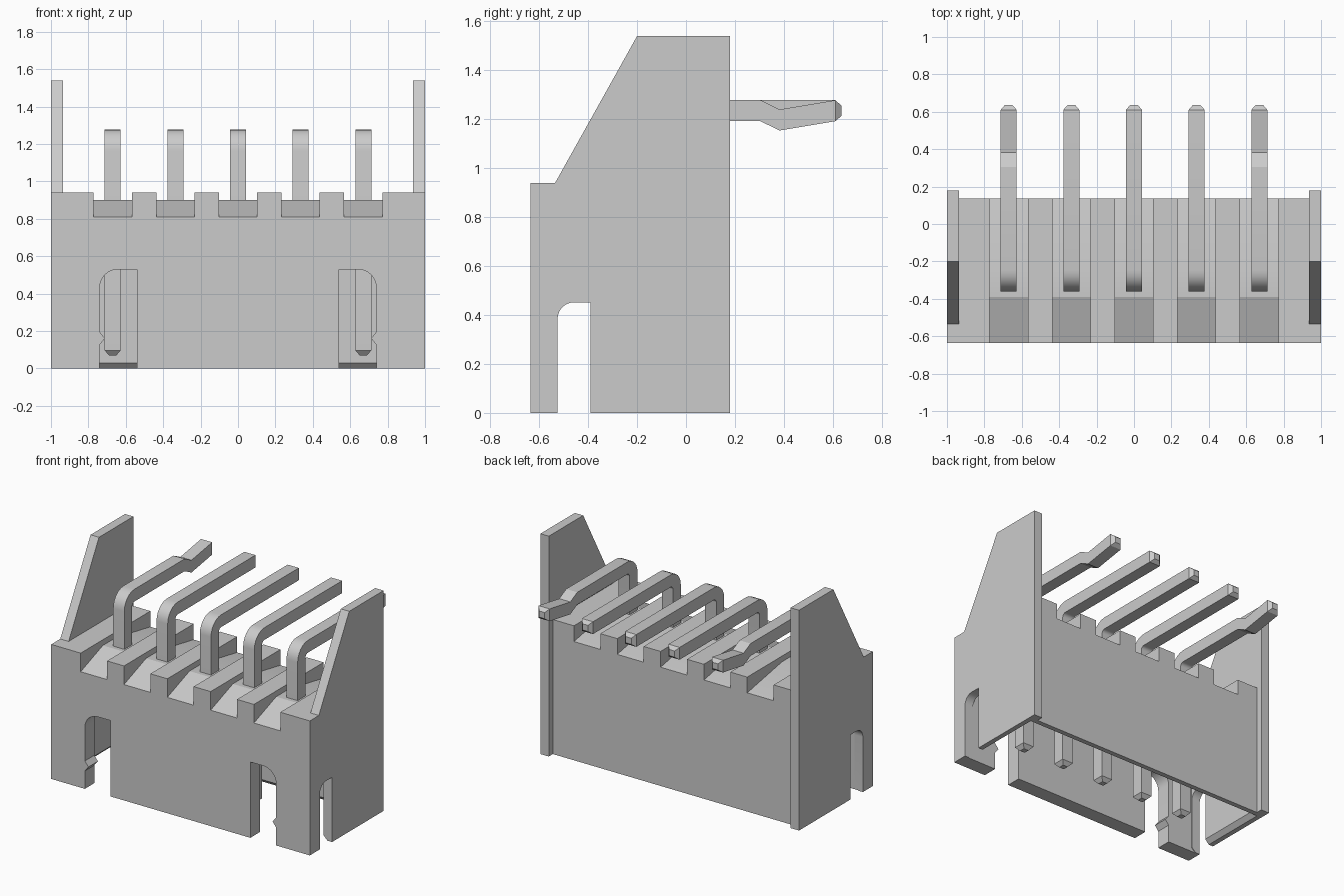
import bpy, bmesh, math
from mathutils import Vector

if "Cube" in bpy.data.objects:
    bpy.data.objects.remove(bpy.data.objects["Cube"])

PIN_X = [-0.67, -0.335, 0, 0.335, 0.67]


def loft(name, rings):
    """Closed solid through a list of equal-length point rings."""
    bm = bmesh.new()
    vs = [[bm.verts.new(p) for p in r] for r in rings]
    n = len(vs[0])
    for a, b in zip(vs, vs[1:]):
        for i in range(n):
            j = (i + 1) % n
            bm.faces.new((a[i], a[j], b[j], b[i]))
    bm.faces.new(vs[0])
    bm.faces.new(vs[-1])
    bmesh.ops.recalc_face_normals(bm, faces=bm.faces)
    me = bpy.data.meshes.new(name)
    bm.to_mesh(me)
    bm.free()
    ob = bpy.data.objects.new(name, me)
    bpy.context.collection.objects.link(ob)
    return ob


def prism_x(name, yz, a, b):
    return loft(name, [[(x, y, z) for y, z in yz] for x in (a, b)])


def prism_y(name, xz, a, b):
    return loft(name, [[(x, y, z) for x, z in xz] for y in (a, b)])


def arc(cx, cy, r, a0, a1, n=8):
    return [(cx + r * math.cos(math.radians(a0 + (a1 - a0) * i / n)),
             cy + r * math.sin(math.radians(a0 + (a1 - a0) * i / n))) for i in range(n + 1)]


def activate(ob):
    bpy.ops.object.select_all(action='DESELECT')
    bpy.context.view_layer.objects.active = ob
    ob.select_set(True)


def cut(ob, cutter):
    m = ob.modifiers.new("cut", 'BOOLEAN')
    m.operation, m.solver, m.object = 'DIFFERENCE', 'EXACT', cutter
    activate(ob)
    bpy.ops.object.modifier_apply(modifier=m.name)
    bpy.data.objects.remove(cutter)


# Housing: full side profile, later cut away between the two ears
housing = prism_x("housing", [(-0.635, 0), (-0.635, 0.94), (-0.535, 0.94), (-0.2, 1.54),
                              (0.18, 1.54), (0.18, 0)], -1, 1)
cut(housing, prism_x("ear_gap", [(-0.535, 0.94), (0.135, 0.94), (0.135, -0.1), (0.3, -0.1),
                                 (0.3, 1.7), (-0.535, 1.7)], -0.935, 0.935))

# Cavity open at the bottom, with a chamfered mouth at the back and sides
cavity_rings = []
for z, e in ((-0.03, 0.06), (0.03, 0), (0.7, 0)):
    x, y = 0.935 + e, 0.07 + e
    cavity_rings.append([(-x, -0.53, z), (x, -0.53, z), (x, y, z), (-x, y, z)])
cut(housing, loft("cavity", cavity_rings))

# Saddle-shaped notches in the roof, one per pin
for px in PIN_X:
    cut(housing, prism_x("notch", [(-0.7, 0.786), (-0.39, 0.90), (-0.25, 0.90), (0.2, 0.818),
                                   (0.2, 1.1), (-0.7, 1.1)], px - 0.102, px + 0.102))

# Front slots with a rounded outer corner and a small latch bump
for s in (-1, 1):
    outline = [(0.54, -0.1), (0.54, 0.53)] + arc(0.64, 0.43, 0.1, 90, 0)
    outline += [(0.74, 0.195), (0.712, 0.16), (0.74, 0.125), (0.74, -0.1)]
    cut(housing, prism_y("front_slot", [(s * x, z) for x, z in outline], -0.7, -0.5))

# Side slots through both walls
cut(housing, prism_x("side_slot", [(-0.39, -0.1), (-0.39, 0.452)]
                     + arc(-0.457, 0.384, 0.068, 90, 180) + [(-0.525, -0.1)], -1.1, 1.1))
activate(housing)
bpy.ops.object.shade_smooth_by_angle(angle=math.radians(14))


# Pins: square section swept along a bent path of (y, z, direction, scale)
def pin(px, kinked):
    h, yv, zh, r = 0.043, -0.317, 1.235, 0.07
    path = [(yv, 0.07, 90, 0.45), (yv, 0.096, 90, 1)]
    for i in range(7):
        a = 180 - 15 * i
        t = math.radians(a)
        path.append((yv + r + r * math.cos(t), zh - r + r * math.sin(t), a - 90, 1))
    if kinked:
        path += [(0.305, zh, 0, 1), (0.382, zh - 0.038, 0, 1)]
    path += [(0.61, zh, 0, 1), (0.635, zh, 0, 0.5)]
    rings = []
    for y, z, d, s in path:
        t = math.radians(d)
        c, n = Vector((px, y, z)), Vector((0, -math.sin(t), math.cos(t)))
        rings.append([c + Vector((u * h * s, 0, 0)) + n * (v * h * s)
                      for u, v in ((-1, -1), (1, -1), (1, 1), (-1, 1))])
    ob = loft("pin", rings)
    activate(ob)
    bpy.ops.object.shade_smooth_by_angle(angle=math.radians(20))


for px in PIN_X:
    pin(px, abs(px) > 0.5)
